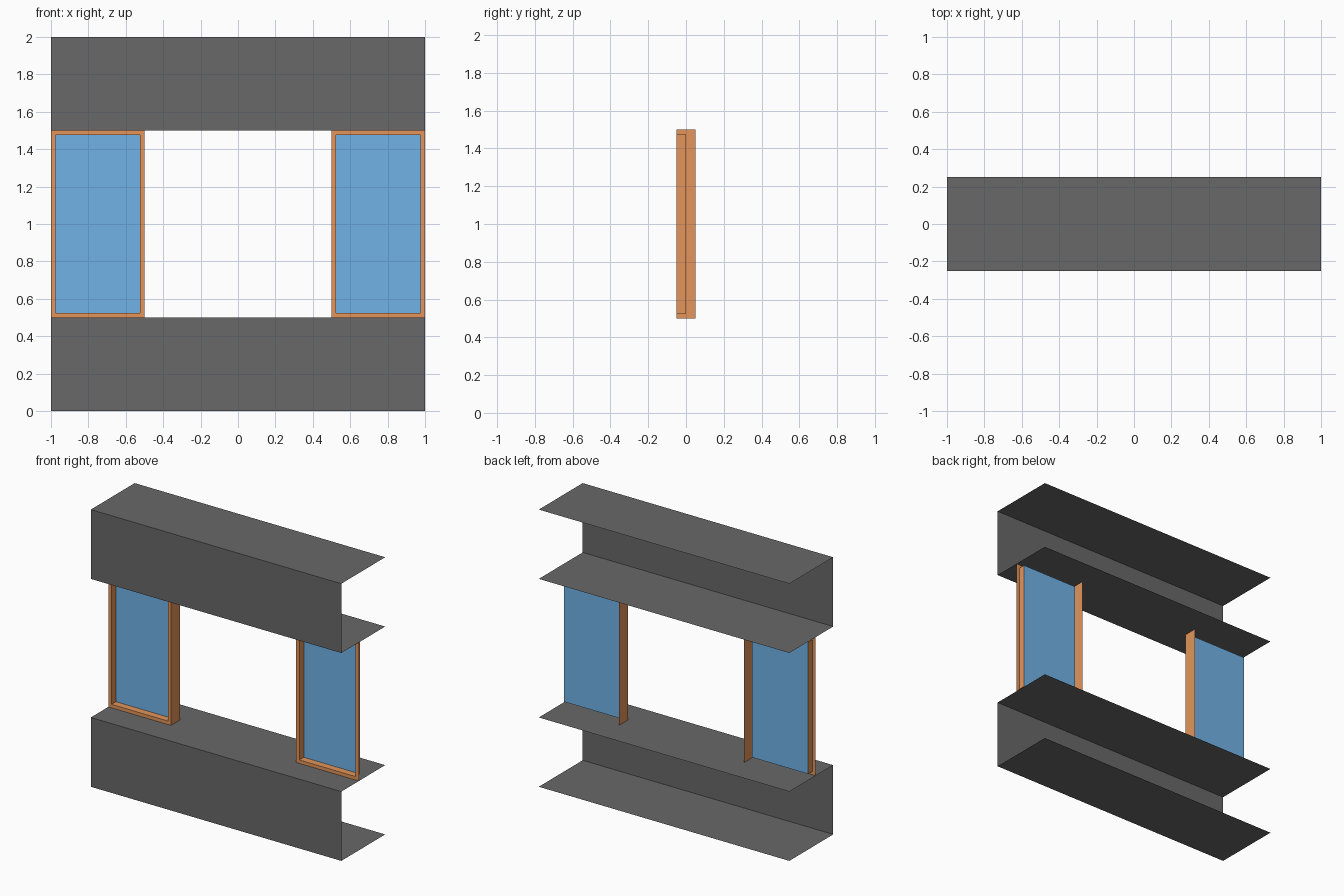
import bpy

if "Cube" in bpy.data.objects:
    bpy.data.objects.remove(bpy.data.objects["Cube"])


def material(name, color):
    mat = bpy.data.materials.new(name)
    mat.diffuse_color = color
    mat.use_nodes = True
    mat.node_tree.nodes["Principled BSDF"].inputs["Base Color"].default_value = mat.diffuse_color
    return mat


def sheet(name, rings, closed, mat, mirror=False):
    """Skin a strip of quads between each pair of neighbouring point rings."""
    n = len(rings[0])
    verts = [p for ring in rings for p in ring]
    faces = []
    for r in range(len(rings) - 1):
        a, b = r * n, (r + 1) * n
        for i in range(n if closed else n - 1):
            j = (i + 1) % n
            faces.append((a + i, a + j, b + j, b + i))
    mesh = bpy.data.meshes.new(name)
    mesh.from_pydata(verts, [], faces)
    obj = bpy.data.objects.new(name, mesh)
    bpy.context.collection.objects.link(obj)
    mesh.materials.append(mat)
    if mirror:
        obj.modifiers.new("mirror_x", 'MIRROR')
    return obj


def rect(inset, y):
    """Window rectangle on the right-hand side, shrunk by inset, at depth y."""
    x0, x1, z0, z1 = 0.5 + inset, 1 - inset, 0.5 + inset, 1.5 - inset
    return [(x0, y, z0), (x1, y, z0), (x1, y, z1), (x0, y, z1)]


wall_mat = material("wall_dark_grey", (0.14, 0.14, 0.14, 1))
frame_mat = material("frame_orange", (0.77, 0.30, 0.105, 1))
glass_mat = material("glass_blue", (0.165, 0.45, 0.80, 1))

# Wall bands: C-shaped sheets, open at the back and at both ends
for name, z in (("lower_band", 0.0), ("upper_band", 1.5)):
    profile = [(0.25, z), (-0.25, z), (-0.25, z + 0.5), (0.25, z + 0.5)]
    sheet(name, [[(x, *p) for x in (-1, 1)] for p in profile], False, wall_mat)

# Window frames: front rim and the reveal running back to the glass
sheet("window_frame", [rect(0, -0.05), rect(0.025, -0.05), rect(0.025, 0)],
      True, frame_mat, True)

# Jambs facing the central opening
sheet("window_jamb", [[(0.5, 0.05, z), (0.5, -0.05, z)] for z in (0.5, 1.5)],
      False, frame_mat, True)

# Glass panes
g = rect(0.025, 0)
sheet("window_glass", [[g[0], g[1]], [g[3], g[2]]], False, glass_mat, True)
